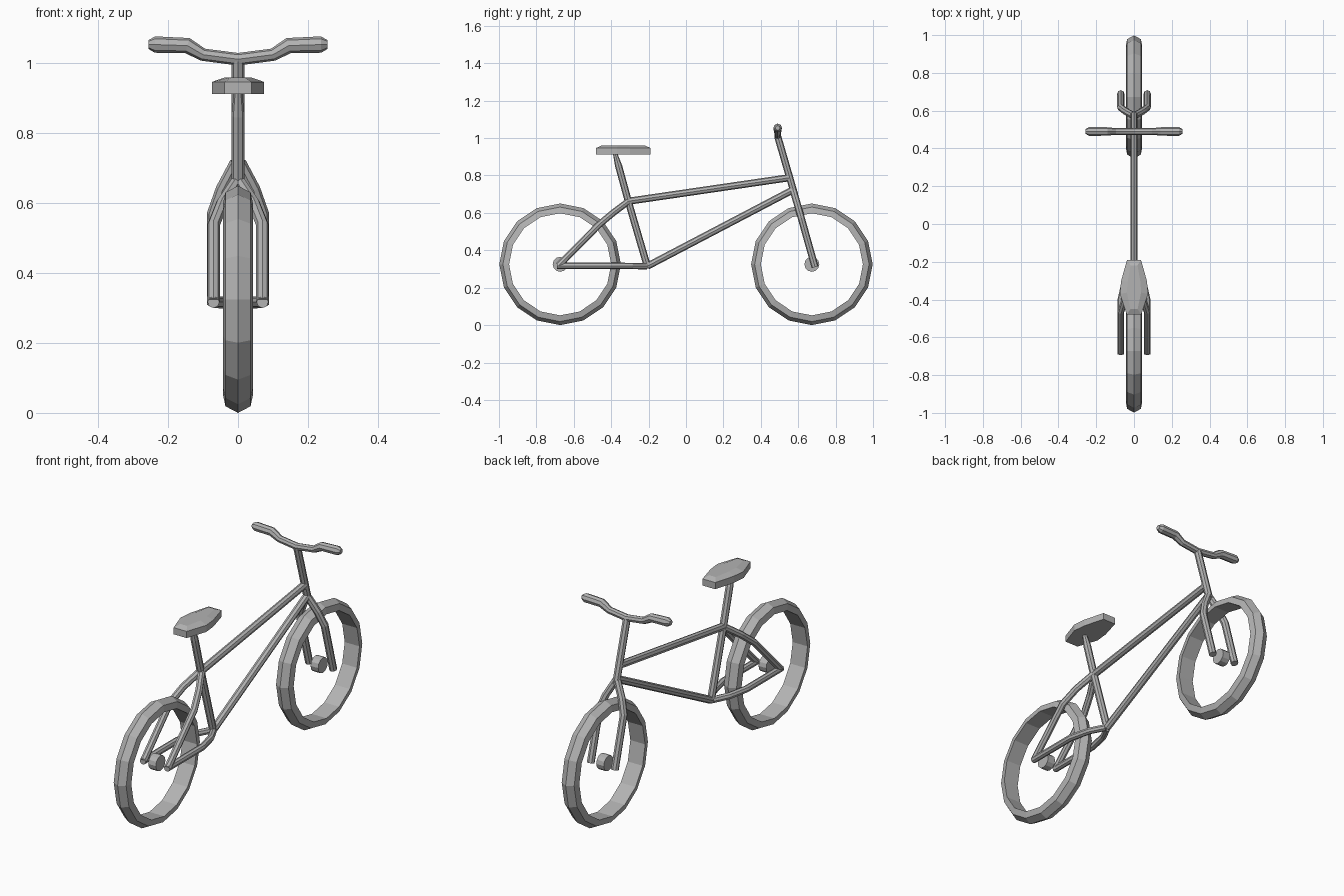
import bpy
import bmesh
from math import cos, sin, pi

if "Cube" in bpy.data.objects:
    bpy.data.objects.remove(bpy.data.objects["Cube"], do_unlink=True)

grey = bpy.data.materials.new("grey_metal")
grey.use_nodes = True
COLOUR = (0.45, 0.45, 0.45, 1)
grey.diffuse_color = COLOUR
grey.node_tree.nodes["Principled BSDF"].inputs["Base Color"].default_value = COLOUR


def add_mesh(name, bm):
    """Turn a bmesh into a flat shaded grey object."""
    bmesh.ops.recalc_face_normals(bm, faces=bm.faces)
    mesh = bpy.data.meshes.new(name)
    bm.to_mesh(mesh)
    bm.free()
    mesh.materials.append(grey)
    obj = bpy.data.objects.new(name, mesh)
    bpy.context.collection.objects.link(obj)
    return obj


def tube(name, points, radius=0.019, radii=None):
    """Eight sided tube along a path, capped at both ends."""
    curve = bpy.data.curves.new(name, "CURVE")
    curve.dimensions = "3D"
    curve.bevel_depth = radius
    curve.bevel_resolution = 2
    curve.use_fill_caps = True
    spline = curve.splines.new("POLY")
    spline.points.add(len(points) - 1)
    for i, p in enumerate(points):
        spline.points[i].co = (*p, 1)
        spline.points[i].radius = radii[i] if radii else 1
    spline.use_smooth = False
    temp = bpy.data.objects.new(name, curve)
    bpy.context.collection.objects.link(temp)
    bpy.context.view_layer.update()
    mesh = bpy.data.meshes.new_from_object(temp.evaluated_get(bpy.context.evaluated_depsgraph_get()))
    bpy.data.objects.remove(temp, do_unlink=True)
    bm = bmesh.new()
    bm.from_mesh(mesh)
    bpy.data.meshes.remove(mesh)
    bmesh.ops.remove_doubles(bm, verts=bm.verts, dist=0.0001)
    for face in bm.faces:
        face.smooth = False
        face.material_index = 0
    return add_mesh(name, bm)


def ring(name, profile, y, z, sides, closed):
    """Revolve (x, radius) points about a sideways axle."""
    bm = bmesh.new()
    loops = []
    for i in range(sides):
        a = 2 * pi * i / sides
        loops.append([bm.verts.new((x, y + r * cos(a), z + r * sin(a))) for x, r in profile])
    count = len(profile)
    for i in range(sides):
        a, b = loops[i], loops[(i + 1) % sides]
        for j in range(count if closed else count - 1):
            k = (j + 1) % count
            bm.faces.new((a[j], a[k], b[k], b[j]))
    if not closed:
        bm.faces.new([loop[0] for loop in loops])
        bm.faces.new([loop[-1] for loop in loops])
    return add_mesh(name, bm)


# Wheels and hubs
AXLE_Z, AXLE_Y = 0.325, 0.673
TYRE = [(0, 0.325), (0.036, 0.306), (0.043, 0.273), (-0.043, 0.273), (-0.036, 0.306)]
for label, y in (("rear", -AXLE_Y), ("steering", AXLE_Y)):
    ring(label + "_wheel", TYRE, y, AXLE_Z, 16, True)
    ring(label + "_hub", [(-0.022, 0.04), (0.022, 0.04)], y, AXLE_Z, 12, False)

# Main frame
tube("seat_tube", [(0, -0.207, 0.315), (0, -0.308, 0.66), (0, -0.36, 0.85), (0, -0.38, 0.92)],
     radii=[1, 1, 1, 0.6])
tube("top_tube", [(0, -0.31, 0.662), (0, 0.553, 0.788)])
tube("down_tube", [(0, -0.207, 0.315), (0, 0.57, 0.722)])
tube("steering_column", [(0, 0.49, 1.01), (0, 0.58, 0.7)])

# Paired stays and fork legs
for label, s in (("left", 1), ("right", -1)):
    tube(label + "_seat_stay", [(s * 0.07, -0.682, 0.317), (s * 0.07, -0.465, 0.537),
                                (s * 0.045, -0.39, 0.6), (s * 0.005, -0.31, 0.66)], 0.018)
    tube(label + "_chain_stay", [(s * 0.07, -0.69, 0.317), (s * 0.07, -0.4, 0.317),
                                 (s * 0.045, -0.29, 0.316), (s * 0.005, -0.21, 0.315)], 0.017)
    tube(label + "_fork_leg", [(s * 0.07, 0.69, 0.31), (s * 0.07, 0.617, 0.57),
                               (s * 0.045, 0.597, 0.64), (s * 0.005, 0.575, 0.715)])

# Handlebar with thicker grips
half = [(0.1, 1.025, 1), (0.145, 1.051, 1.25), (0.238, 1.054, 1.3), (0.256, 1.054, 0.7)]
bar = [(-x, z, r) for x, z, r in reversed(half)] + [(0, 1.012, 1)] + half
tube("handlebar", [(x, 0.49, z) for x, z, r in bar], 0.018, [r for x, z, r in bar])

# Saddle: a tapered plan with a shallow domed top
plan = [(-0.48, 0.038), (-0.37, 0.075), (-0.30, 0.068), (-0.19, 0.037)]
bm = bmesh.new()
outline = plan + [(y, -w) for y, w in reversed(plan)]
low = [bm.verts.new((w, y, 0.912)) for y, w in outline]
rim = [bm.verts.new((w, y, 0.947)) for y, w in outline]
top = [bm.verts.new((w * 0.5, -0.335 + (y + 0.335) * 0.8, 0.96)) for y, w in outline]
n = len(outline)
for a, b in ((low, rim), (rim, top)):
    for i in range(n):
        j = (i + 1) % n
        bm.faces.new((a[i], a[j], b[j], b[i]))
bm.faces.new(low)
bm.faces.new(top)
add_mesh("saddle", bm)
